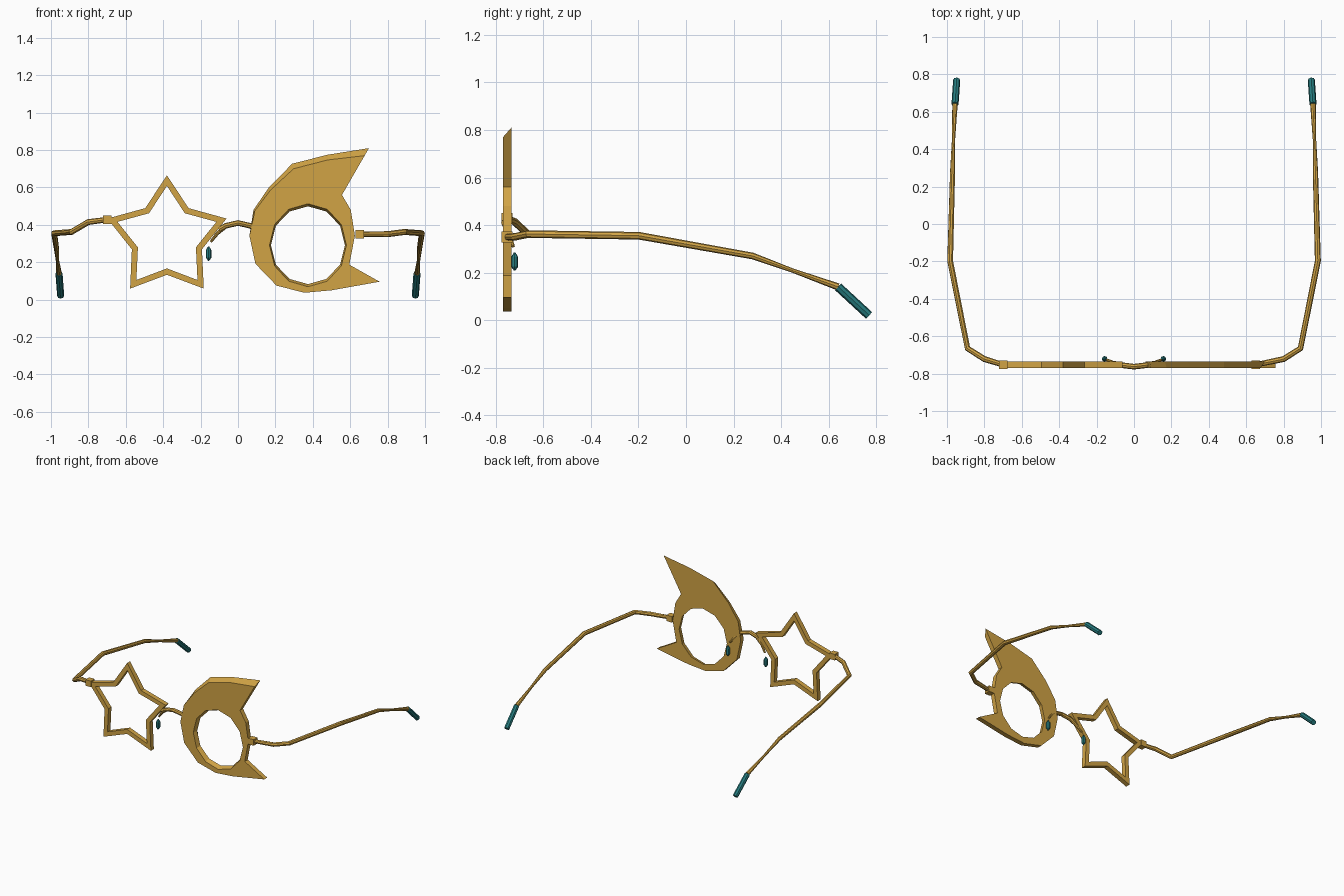
import bpy, bmesh, math
from mathutils import Vector

cube = bpy.data.objects.get("Cube")
if cube:
    bpy.data.objects.remove(cube, do_unlink=True)


def material(name, rgb):
    m = bpy.data.materials.new(name)
    m.use_nodes = True
    color = (*rgb, 1)
    m.diffuse_color = color
    m.node_tree.nodes["Principled BSDF"].inputs["Base Color"].default_value = color
    return m


GOLD = material("gold", (0.64, 0.37, 0.06))
TEAL = material("teal", (0.02, 0.21, 0.22))
FRONT, BACK = -0.77, -0.735


def add_mesh(name, bm, mat):
    bmesh.ops.recalc_face_normals(bm, faces=bm.faces)
    mesh = bpy.data.meshes.new(name)
    bm.to_mesh(mesh)
    bm.free()
    ob = bpy.data.objects.new(name, mesh)
    bpy.context.collection.objects.link(ob)
    mesh.materials.append(mat)
    return ob


def rim(name, outer_front, outer_back, hole_front, hole_back):
    """Flat plate with a hole; front and back outlines may differ."""
    bm = bmesh.new()
    caps = {FRONT: [], BACK: []}
    for front, back in ((outer_front, outer_back), (hole_front, hole_back)):
        f = [bm.verts.new((x, FRONT, z)) for x, z in front]
        b = [bm.verts.new((x, BACK, z)) for x, z in back]
        for i in range(len(f)):
            j = (i + 1) % len(f)
            bm.faces.new((f[i], f[j], b[j], b[i]))
            caps[FRONT].append(bm.edges.get((f[i], f[j])))
            caps[BACK].append(bm.edges.get((b[i], b[j])))
    for edges in caps.values():
        bmesh.ops.triangle_fill(bm, edges=edges, use_beauty=True, use_dissolve=False)
    return add_mesh(name, bm, GOLD)


def tube(name, points, radii, mat):
    """Faceted rod along a path with a radius at each point."""
    cu = bpy.data.curves.new(name, "CURVE")
    cu.dimensions = "3D"
    cu.bevel_depth = 1
    cu.bevel_resolution = 2
    cu.use_fill_caps = True
    sp = cu.splines.new("POLY")
    sp.points.add(len(points) - 1)
    sp.use_smooth = False
    for p, co, r in zip(sp.points, points, radii):
        p.co = (*co, 1)
        p.radius = r
    ob = bpy.data.objects.new(name, cu)
    bpy.context.collection.objects.link(ob)
    cu.materials.append(mat)
    bpy.ops.object.select_all(action="DESELECT")
    ob.select_set(True)
    bpy.context.view_layer.objects.active = ob
    bpy.ops.object.convert(target="MESH")
    return ob


def block(name, center, size):
    bm = bmesh.new()
    bmesh.ops.create_cube(bm, size=size)
    bmesh.ops.translate(bm, verts=bm.verts, vec=Vector(center))
    return add_mesh(name, bm, GOLD)


# Star rim
def star(tip, notch):
    pts = []
    for i in range(10):
        a = math.pi / 2 + i * math.pi / 5
        r = notch if i % 2 else tip
        pts.append((-0.38 + r * math.cos(a), 0.33 + r * math.sin(a)))
    return pts


rim("star_rim", star(0.335, 0.197), star(0.335, 0.197),
    star(0.278, 0.163), star(0.278, 0.163))

# Crescent rim, its upper edge sloping back
top_back = [(0.70, 0.81), (0.48, 0.775), (0.29, 0.727), (0.165, 0.6), (0.083, 0.48)]
top_front = [(0.677, 0.77), (0.48, 0.747), (0.297, 0.70), (0.175, 0.587), (0.09, 0.475)]
rest = [(0.061, 0.342), (0.093, 0.192), (0.206, 0.075), (0.355, 0.037), (0.50, 0.05),
        (0.757, 0.096), (0.595, 0.187), (0.625, 0.342), (0.603, 0.48), (0.556, 0.56)]


def ring(rx, rz):
    angles = [i * math.pi / 6 for i in range(12)]
    return [(0.374 + rx * math.cos(a), 0.291 + rz * math.sin(a)) for a in angles]


rim("crescent_rim", top_front + rest, top_back + rest,
    ring(0.206, 0.222), ring(0.198, 0.208))

# Bridge
tube("bridge", [(-0.10, -0.75, 0.375), (-0.065, -0.755, 0.395), (0, -0.763, 0.41),
                (0.065, -0.755, 0.395), (0.10, -0.75, 0.375)], [0.015] * 5, GOLD)

# Parts found on both sides
for side, s, hinge_x, hinge_z, bend_z in (("right", -1, 0.70, 0.428, 0.415),
                                          ("left", 1, 0.65, 0.35, 0.35)):
    block(side + "_hinge", (s * hinge_x, -0.753, hinge_z), 0.045)

    # Temple, pinched along its last bend
    path = [(hinge_x, -0.753, hinge_z), (0.80, -0.722, bend_z), (0.89, -0.665, 0.362),
            (0.983, -0.198, 0.355), (0.97, 0.28, 0.27), (0.965, 0.45, 0.208),
            (0.957, 0.64, 0.14)]
    tube(side + "_temple", [(s * x, y, z) for x, y, z in path],
         [0.014, 0.016, 0.016, 0.016, 0.014, 0.009, 0.015], GOLD)
    tube(side + "_temple_tip", [(s * 0.957, 0.64, 0.14), (s * 0.948, 0.77, 0.02)],
         [0.019, 0.019], TEAL)

    # Nose pad and its arm
    tube(side + "_pad_arm", [(s * 0.07, -0.75, 0.39), (s * 0.11, -0.742, 0.355),
                             (s * 0.145, -0.727, 0.31)], [0.013, 0.01, 0.007], GOLD)
    tube(side + "_nose_pad", [(s * 0.157, -0.721, z) for z in (0.208, 0.225, 0.265, 0.285)],
         [0.003, 0.015, 0.015, 0.003], TEAL)
